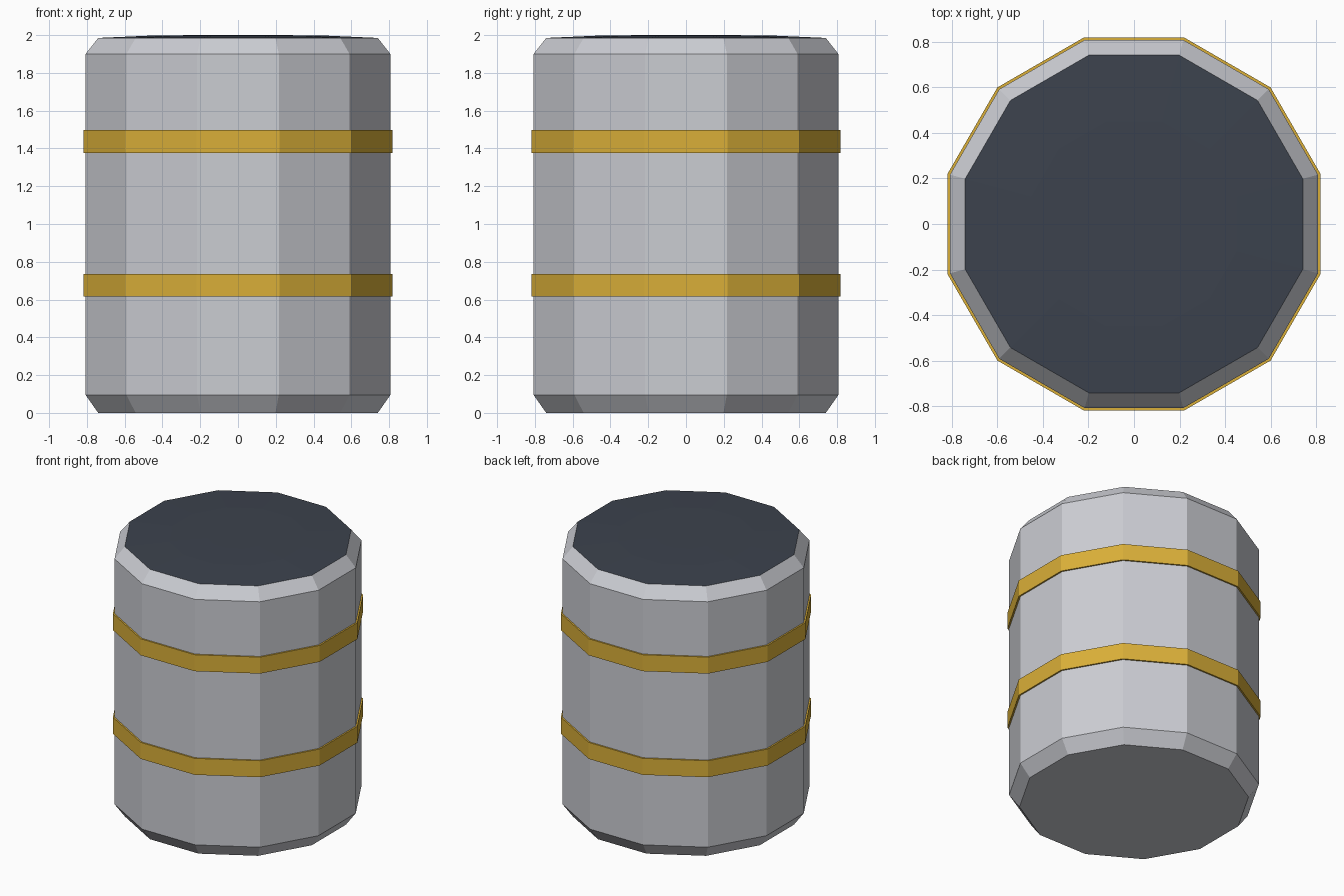
import bpy, math

cube = bpy.data.objects.get("Cube")
if cube:
    bpy.data.objects.remove(cube, do_unlink=True)

SIDES = 12


def material(name, rgb):
    mat = bpy.data.materials.new(name)
    mat.use_nodes = True
    mat.diffuse_color = (*rgb, 1)
    mat.node_tree.nodes["Principled BSDF"].inputs["Base Color"].default_value = (*rgb, 1)
    return mat


steel = material("light steel", (0.60, 0.61, 0.65))
gold = material("gold", (0.70, 0.43, 0.04))
slate = material("dark slate", (0.045, 0.055, 0.075))


def lathe(name, profile, mat, cap_bottom=False, cap_top=False, closed=False):
    """Sweep (flat-side radius, height) pairs around a polygon with flats facing x and y."""
    verts, faces = [], []
    for apothem, z in profile:
        r = apothem / math.cos(math.pi / SIDES)
        for i in range(SIDES):
            a = math.tau * (i + 0.5) / SIDES
            verts.append((r * math.cos(a), r * math.sin(a), z))
    rings = len(profile)
    for k in range(rings if closed else rings - 1):
        low, high = k * SIDES, (k + 1) % rings * SIDES
        for i in range(SIDES):
            j = (i + 1) % SIDES
            faces.append((low + i, low + j, high + j, high + i))
    if cap_bottom:
        faces.append(tuple(reversed(range(SIDES))))
    if cap_top:
        faces.append(tuple(range((rings - 1) * SIDES, rings * SIDES)))
    mesh = bpy.data.meshes.new(name)
    mesh.from_pydata(verts, [], faces)
    mesh.materials.append(mat)
    obj = bpy.data.objects.new(name, mesh)
    bpy.context.collection.objects.link(obj)
    return obj


# Barrel body with chamfered rims
lathe("barrel_body", [(0.74, 0), (0.807, 0.095), (0.807, 1.9), (0.74, 1.985)],
      steel, cap_bottom=True)

# Slightly domed lid
lathe("lid", [(0.74, 1.985), (0.45, 1.998), (0.2, 2.0)], slate, cap_top=True)

# Thin hoops around the body
for name, z in (("lower_hoop", 0.615), ("upper_hoop", 1.377)):
    top = z + 0.121
    lathe(name, [(0.8, z), (0.818, z), (0.818, top), (0.8, top)], gold, closed=True)
